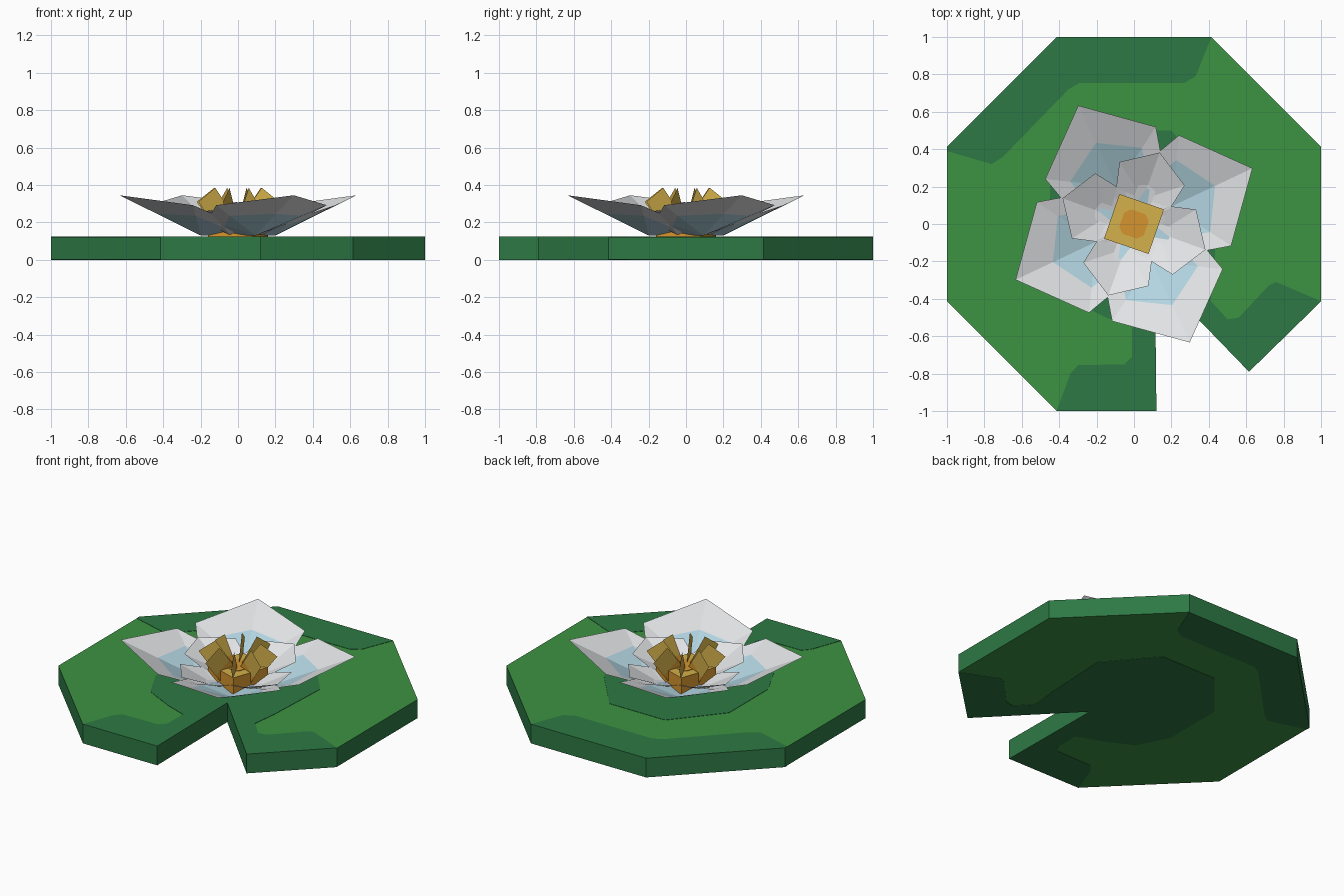
import bpy, bmesh, math
from mathutils import Vector

if "Cube" in bpy.data.objects:
    bpy.data.objects.remove(bpy.data.objects["Cube"])


def material(name, rgb):
    m = bpy.data.materials.new(name)
    m.diffuse_color = (*rgb, 1)
    m.use_nodes = True
    m.node_tree.nodes["Principled BSDF"].inputs["Base Color"].default_value = m.diffuse_color
    return m


LIGHT_GREEN = material("light green", (0.045, 0.29, 0.054))
DARK_GREEN = material("dark green", (0.027, 0.19, 0.058))
WHITE = material("petal white", (0.80, 0.81, 0.83))
BLUE = material("pale blue", (0.46, 0.68, 0.77))
GOLD = material("gold", (0.66, 0.44, 0.07))
ORANGE = material("orange", (0.66, 0.30, 0.03))


def build(name, verts, faces, mats, slots=None):
    """Mesh object from points and faces, with a material slot per face."""
    me = bpy.data.meshes.new(name)
    me.from_pydata([tuple(v) for v in verts], [], faces)
    for m in mats:
        me.materials.append(m)
    for p, s in zip(me.polygons, slots or [0] * len(faces)):
        p.material_index = s
    ob = bpy.data.objects.new(name, me)
    bpy.context.collection.objects.link(ob)
    return ob


def prism(name, outline, z0, z1, mats, cap=0, side=0):
    """Extrude a counter-clockwise outline from z0 to z1."""
    n = len(outline)
    verts = [(x, y, z) for z in (z0, z1) for x, y in outline]
    faces = [list(range(n))[::-1], list(range(n, 2 * n))]
    faces += [[i, (i + 1) % n, n + (i + 1) % n, n + i] for i in range(n)]
    return build(name, verts, faces, mats, [cap, cap] + [side] * n)


# Lily pad: octagon with a wedge notch, dark rim
TOP = 0.125
A = 0.414
pad = [(-A, -1), (0.12, -1), (0.112, -0.27), (0.615, -0.79), (1, -A), (1, A),
       (A, 1), (-A, 1), (-1, A), (-1, -A)]
prism("lily_pad", pad, 0.002, TOP - 0.002, [LIGHT_GREEN, DARK_GREEN], 0, 1)

# Dark patches, the same on the upper and lower side
back_patch = [(-1, A), (-1, 0.39), (-0.76, 0.32), (-0.70, 0.36), (-0.35, 0.72),
              (-0.29, 0.755), (0.27, 0.755), (0.33, 0.79), (A, 1), (-A, 1)]
notch_patch = pad[:5] + [
    (0.97, -0.40), (0.76, -0.31), (0.72, -0.33), (0.56, -0.50), (0.50, -0.51),
    (0.41, -0.41), (0.43, -0.24), (0.45, 0.2), (0.2, 0.5), (-0.2, 0.5),
    (-0.45, 0.2), (-0.45, -0.2), (-0.35, -0.40), (-0.15, -0.5), (-0.01, -0.55),
    (-0.01, -0.71), (-0.05, -0.75), (-0.30, -0.755), (-0.34, -0.80)]
for label, outline in (("back", back_patch), ("notch", notch_patch)):
    prism(label + "_patch_top", outline, TOP - 0.002, TOP, [DARK_GREEN])
    prism(label + "_patch_bottom", outline, 0, 0.002, [DARK_GREEN])


def petal(name, angle, c0, c1, tip, base, edge, side, blue):
    """Creased petal; a blue inner zone is cut out of each half."""
    c0, c1, tip, base, edge, side = map(Vector, (c0, c1, tip, base, edge, side))
    half = [c0, c1, c1.lerp(tip, 0.54), tip, base, edge, side,
            c1.lerp(edge, 0.65), c1.lerp(side, 0.65)]
    faces = [[0, 1, 7, 4], [1, 8, 7], [1, 2, 8],
             [4, 7, 5], [7, 8, 6, 5], [8, 2, 3, 6]]
    verts = half + [Vector((v.x, -v.y, v.z)) for v in half]
    allf = [f[:] for f in faces] + [[i + 9 for i in f[::-1]] for f in faces]
    slots = [1 if blue else 0] * 3 + [0] * 3
    ob = build(name, verts, allf, [WHITE, BLUE], slots * 2)
    bm = bmesh.new()
    bm.from_mesh(ob.data)
    bmesh.ops.remove_doubles(bm, verts=bm.verts, dist=0.0001)
    for f in bm.faces:
        f.normal_update()
        if f.normal.z < 0:
            f.normal_flip()
    bm.to_mesh(ob.data)
    bm.free()
    ob.rotation_euler.z = math.radians(angle)


# Four large outer petals and four small inner ones between them
for k in range(4):
    petal(f"outer_petal_{k + 1}", 25.2 + 90 * k,
          (0, 0, 0.128), (0.22, 0, 0.13), (0.70, 0, 0.345),
          (0, 0.07, 0.13), (0.20, 0.27, 0.217), (0.42, 0.327, 0.292), True)
    petal(f"inner_petal_{k + 1}", 70.2 + 90 * k,
          (0.02, 0, 0.13), (0.14, 0, 0.135), (0.406, 0, 0.265),
          (0.02, 0.04, 0.135), (0.15, 0.155, 0.205), (0.286, 0.185, 0.25), False)


# Flower heart: square block with a gold top and an orange centre
def square(r, cut=0.0):
    pts = []
    for k in range(4):
        for d in ((-cut, cut) if cut else (0,)):
            a = math.radians(26 + 90 * k + d)
            pts.append((r * math.cos(a), r * math.sin(a)))
    return pts


prism("flower_heart", square(0.178), TOP, 0.235, [GOLD, ORANGE], 0, 1)
prism("heart_centre", square(0.08, 15), 0.235, 0.238, [ORANGE])

# Upright stamen blades leaning outward, orange at the root
for k in range(8):
    a = math.radians(25.2 + 45 * k)
    profile = [(0.015, 0.225), (0.115, 0.15), (0.06, 0.285),
               (0.16, 0.21), (0.135, 0.385), (0.235, 0.31)]
    verts = [(r * math.cos(a), r * math.sin(a), z) for r, z in profile]
    build(f"stamen_{k + 1}", verts, [[0, 1, 3, 2], [2, 3, 5, 4]],
          [ORANGE, GOLD], [0, 1])
